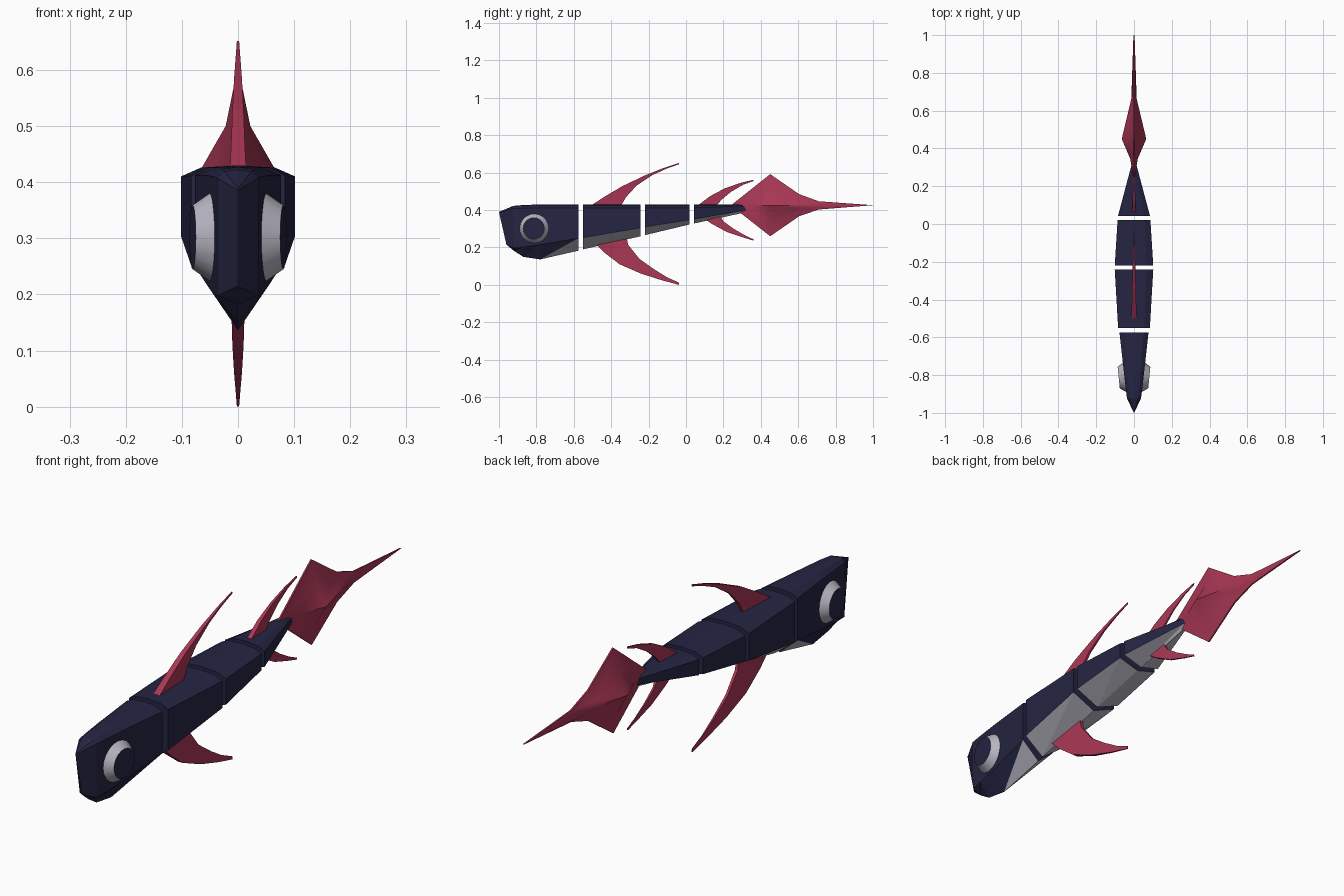
import bpy, bmesh, math
from mathutils import Vector, Matrix

if "Cube" in bpy.data.objects:
    bpy.data.objects.remove(bpy.data.objects["Cube"])


def material(name, rgb):
    m = bpy.data.materials.new(name)
    m.diffuse_color = (*rgb, 1)
    m.use_nodes = True
    m.node_tree.nodes["Principled BSDF"].inputs["Base Color"].default_value = m.diffuse_color
    return m


NAVY = material("navy", (0.018, 0.018, 0.056))
PALE = material("pale grey", (0.48, 0.47, 0.54))
RED = material("crimson", (0.40, 0.038, 0.09))


def finish(bm, name, mats):
    bmesh.ops.remove_doubles(bm, verts=bm.verts, dist=0.0005)
    bmesh.ops.recalc_face_normals(bm, faces=bm.faces)
    me = bpy.data.meshes.new(name)
    bm.to_mesh(me)
    bm.free()
    for m in mats:
        me.materials.append(m)
    ob = bpy.data.objects.new(name, me)
    bpy.context.collection.objects.link(ob)
    return ob


def add_face(bm, pts, mat=0):
    # drop repeated corners so collapsed sections give clean faces
    uniq = []
    for p in pts:
        if all((Vector(p) - Vector(q)).length > 0.0004 for q in uniq):
            uniq.append(p)
    if len(uniq) > 2:
        bm.faces.new([bm.verts.new(p) for p in uniq]).material_index = mat


def body_piece(name, sections, head=False, dark_after=9):
    """Loft of (y, half width, top, side top, side bottom, keel, keel y)."""
    bm = bmesh.new()
    rings = []
    for y, w, top, st, sb, keel, ky in sections:
        raw = [(0, top), (0.65 * w, top - 0.2 * (top - st)), (w, st), (w, sb), (0, keel)]
        rings.append([(x, y + (ky - y) * (top - z) / (top - keel), z) for x, z in raw])
    for s in (1, -1):
        side = [[(x * s, y, z) for x, y, z in r] for r in rings]
        for a, b in zip(side, side[1:]):
            for k in range(3):
                add_face(bm, [a[k], a[k + 1], b[k + 1], b[k]])
            last = b is side[-1]
            pale = (last or not head) and a[0][1] < dark_after
            add_face(bm, [a[3], a[4], b[3]], int(pale and not head))
            add_face(bm, [a[4], b[4], b[3]], int(pale))
        add_face(bm, side[0])
        add_face(bm, side[-1])
    return finish(bm, name, [NAVY, PALE])


# Head and three body segments
body_piece("head", [
    (-1.00, 0.000, 0.390, 0.385, 0.22, 0.215, -0.96),
    (-0.925, 0.037, 0.422, 0.408, 0.198, 0.182, -0.92),
    (-0.87, 0.044, 0.427, 0.41, 0.203, 0.150, -0.87),
    (-0.78, 0.054, 0.430, 0.412, 0.215, 0.136, -0.78),
    (-0.575, 0.077, 0.430, 0.412, 0.25, 0.183, -0.575)], head=True)
body_piece("front_body", [
    (-0.55, 0.084, 0.43, 0.412, 0.253, 0.19, -0.55),
    (-0.242, 0.102, 0.43, 0.41, 0.305, 0.26, -0.242)])
body_piece("middle_body", [
    (-0.22, 0.102, 0.43, 0.41, 0.31, 0.266, -0.22),
    (0.02, 0.087, 0.43, 0.412, 0.348, 0.323, 0.02)])
body_piece("tail_stem", [
    (0.042, 0.085, 0.43, 0.412, 0.352, 0.328, 0.042),
    (0.32, 0.011, 0.43, 0.422, 0.400, 0.388, 0.32),
    (0.446, 0.003, 0.426, 0.424, 0.418, 0.414, 0.446)], dark_after=0.3)

# Eyes: pale frustum with a dark outer disc
for s, name in ((1, "right_eye"), (-1, "left_eye")):
    bm = bmesh.new()
    bmesh.ops.create_cone(bm, cap_ends=True, segments=20, radius1=0.082,
                          radius2=0.057, depth=0.036)
    for f in bm.faces:
        f.material_index = 0 if len(f.verts) > 4 else 1
        f.smooth = len(f.verts) == 4
    for e in bm.edges:
        e.smooth = all(len(f.verts) == 4 for f in e.link_faces)
    rot = Matrix.Rotation(-s * 0.10, 4, 'Z') @ Matrix.Rotation(s * math.pi / 2, 4, 'Y')
    bm.transform(Matrix.Translation((s * 0.063, -0.812, 0.302)) @ rot)
    finish(bm, name, [NAVY, PALE])


def fin(name, rungs):
    """Tapered blade from rungs of (lead y, lead z, trail y, trail z, half thickness)."""
    bm = bmesh.new()
    rings = [[(-t, ly, lz), (t, ly, lz), (t * 0.5, ty, tz), (-t * 0.5, ty, tz)]
             for ly, lz, ty, tz, t in rungs]
    for a, b in zip(rings, rings[1:]):
        for k in range(4):
            add_face(bm, [a[k], a[k - 1], b[k - 1], b[k]])
    add_face(bm, rings[0])
    add_face(bm, rings[-1])
    return finish(bm, name, [RED])


fin("front_top_fin", [
    (-0.53, 0.41, -0.355, 0.41, 0.015),
    (-0.43, 0.475, -0.32, 0.47, 0.012),
    (-0.34, 0.528, -0.265, 0.53, 0.010),
    (-0.22, 0.585, -0.18, 0.587, 0.007),
    (-0.12, 0.625, -0.10, 0.623, 0.004),
    (-0.037, 0.652, -0.037, 0.645, 0.002)])
fin("front_bottom_fin", [
    (-0.51, 0.25, -0.32, 0.27, 0.015),
    (-0.44, 0.175, -0.31, 0.215, 0.012),
    (-0.355, 0.11, -0.25, 0.14, 0.010),
    (-0.24, 0.06, -0.17, 0.083, 0.007),
    (-0.13, 0.025, -0.10, 0.040, 0.004),
    (-0.037, 0.0, -0.037, 0.012, 0.002)])
fin("rear_top_fin", [
    (0.05, 0.415, 0.155, 0.415, 0.010),
    (0.13, 0.475, 0.19, 0.455, 0.008),
    (0.205, 0.515, 0.24, 0.497, 0.005),
    (0.29, 0.545, 0.305, 0.535, 0.003),
    (0.36, 0.562, 0.36, 0.555, 0.002)])
fin("rear_bottom_fin", [
    (0.08, 0.365, 0.18, 0.375, 0.010),
    (0.14, 0.325, 0.20, 0.340, 0.008),
    (0.22, 0.282, 0.255, 0.300, 0.005),
    (0.30, 0.255, 0.315, 0.265, 0.003),
    (0.36, 0.237, 0.36, 0.244, 0.002)])

# Tail fin: diamond outline rising through an inner ring to a central bulge
outline = [(0.24, 0.425), (0.45, 0.592), (0.605, 0.485), (0.71, 0.447), (1.0, 0.426),
           (0.71, 0.403), (0.605, 0.367), (0.45, 0.26)]
inner = [(0.02, 0.345, 0.425), (0.022, 0.45, 0.50), (0.021, 0.54, 0.468),
         (0.016, 0.61, 0.442), (0.010, 0.68, 0.425), (0.016, 0.61, 0.408),
         (0.021, 0.54, 0.382), (0.022, 0.45, 0.35)]
bm = bmesh.new()
for s in (1, -1):
    for i in range(8):
        p, q = [(s * 0.003, *outline[k]) for k in (i - 1, i)]
        u, v = [(s * inner[k][0], *inner[k][1:]) for k in (i - 1, i)]
        add_face(bm, [p, q, v, u])
        add_face(bm, [u, v, (s * 0.065, 0.45, 0.425)])
        if s == 1:
            add_face(bm, [p, q, (-0.003, *q[1:]), (-0.003, *p[1:])])
tail = finish(bm, "tail_fin", [RED])
bpy.context.view_layer.objects.active = tail
tail.select_set(True)
bpy.ops.object.shade_smooth_by_angle(angle=math.radians(40))
